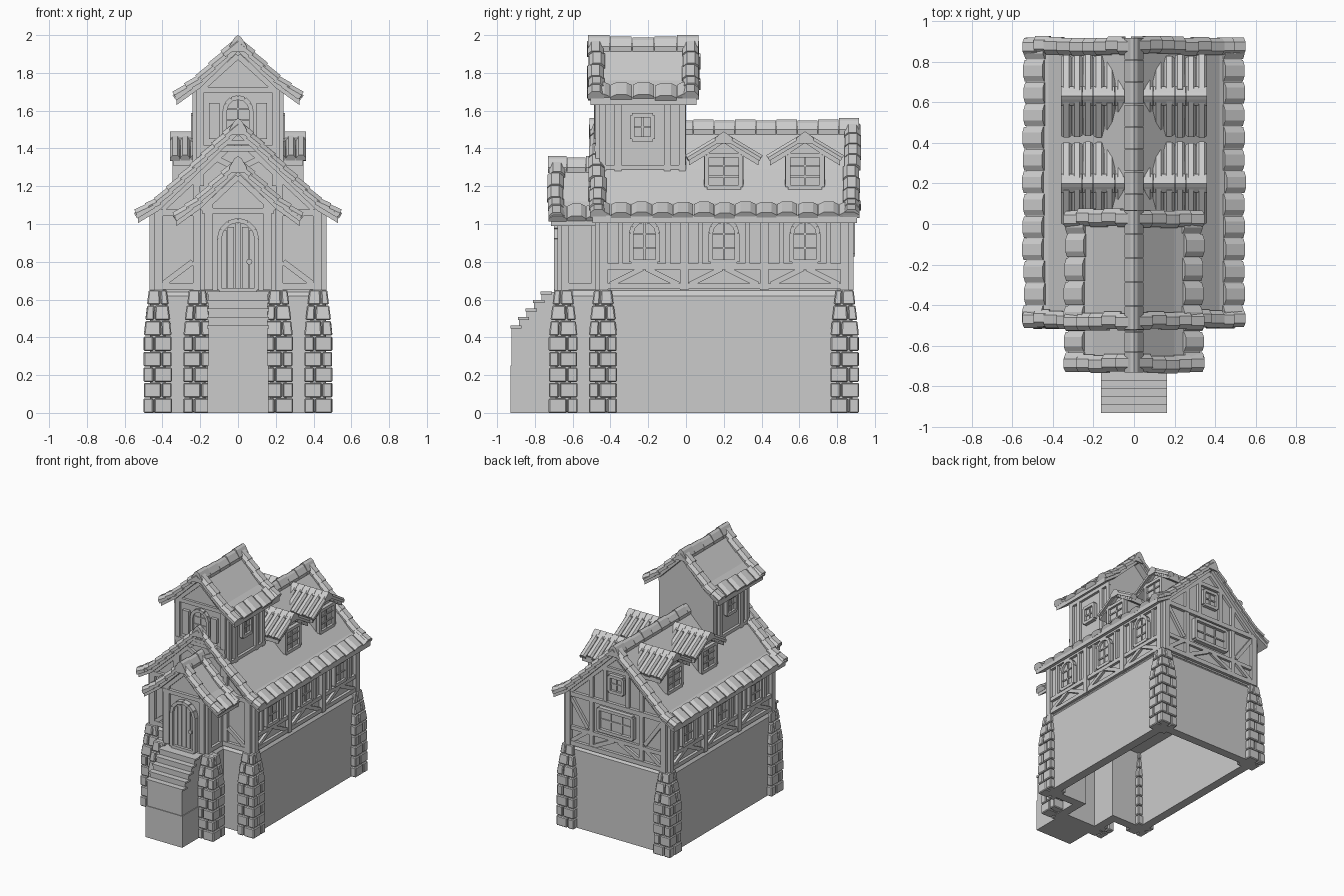
import bpy, bmesh, math, random
from mathutils import Matrix, Vector

random.seed(4)
if "Cube" in bpy.data.objects:
    bpy.data.objects.remove(bpy.data.objects["Cube"])

GREY = (0.6, 0.6, 0.6, 1)
mat = bpy.data.materials.new("plain grey")
mat.use_nodes = True
mat.diffuse_color = GREY
mat.node_tree.nodes["Principled BSDF"].inputs["Base Color"].default_value = GREY

T = Matrix.Translation
I = Matrix.Identity(4)


def wall_frame(turn, x=0, y=0):
    """Frame of a wall: local x runs along it, local -y points outwards."""
    return T((x, y, 0)) @ Matrix.Rotation(math.radians(turn), 4, 'Z')


def finish(bm, name, bevel=0):
    bmesh.ops.recalc_face_normals(bm, faces=bm.faces)
    mesh = bpy.data.meshes.new(name)
    bm.to_mesh(mesh)
    bm.free()
    mesh.materials.append(mat)
    ob = bpy.data.objects.new(name, mesh)
    bpy.context.collection.objects.link(ob)
    if bevel:
        mod = ob.modifiers.new("worn_edges", 'BEVEL')
        mod.width, mod.segments = bevel, 1
    return ob


def box(bm, lo, hi, M=I):
    lo, hi = Vector(lo), Vector(hi)
    size = Matrix.Diagonal((*(hi - lo), 1))
    return bmesh.ops.create_cube(bm, size=1, matrix=M @ T((lo + hi) / 2) @ size)["verts"]


def prism(bm, pts, y0, y1, M=I):
    """Closed x-z outline pushed from y0 to y1."""
    a, b = ([bm.verts.new(M @ Vector((x, y, z))) for x, z in pts] for y in (y0, y1))
    bm.faces.new(a)
    bm.faces.new(b[::-1])
    for i in range(len(pts)):
        j = (i + 1) % len(pts)
        bm.faces.new((a[i], b[i], b[j], a[j]))


def beam(bm, M, a, b, w=0.035, d=0.02):
    a, b = Vector(a), Vector(b)
    mid, v = (a + b) / 2, b - a
    box(bm, (-v.length / 2, -d, -w / 2), (v.length / 2, 0.005, w / 2),
        M @ T((mid.x, 0, mid.y)) @ Matrix.Rotation(-math.atan2(v.y, v.x), 4, 'Y'))


def mirror(half):
    return half + [(-x, z) for x, z in reversed(half) if x > 0]


def opening(bm, M, u, z0, z1, w, arched=False, cols=1, rows=1, depth=0.028):
    """Framed window or door with glazing bars."""
    r = w / 2
    top = [(u + r, z1), (u - r, z1)]
    if arched:
        top = [(u + r * math.cos(k * math.pi / 6), z1 - r + r * math.sin(k * math.pi / 6))
               for k in range(7)]
    pts = [(u - r, z0), (u + r, z0)] + top
    prism(bm, pts, -0.01, 0.005, M)
    for a, b in zip(pts, pts[1:] + pts[:1]):
        beam(bm, M, a, b, 0.024, depth)
    for i in range(1, cols + 1):
        x = u - r + w * i / (cols + 1)
        beam(bm, M, (x, z0), (x, z1), 0.01, 0.018)
    for i in range(1, rows + 1):
        z = z0 + (z1 - z0) * i / (rows + 1)
        beam(bm, M, (u - r, z), (u + r, z), 0.01, 0.018)


def tile(bm, M, p, d, w, length, h):
    """Humped roof tile lying along the slope direction d."""
    d = d.normalized()
    n = Vector((-d.z, 0, d.x))
    n = n if n.z > 0 else -n
    F = Matrix((Vector((0, 1, 0)), d, n)).transposed().to_4x4()
    F.translation = p
    hump = [(-w / 2, -0.012), (-w / 2, h * 0.3), (-w / 4, h), (w / 4, h),
            (w / 2, h * 0.3), (w / 2, -0.012)]
    prism(bm, hump, -length / 2, length / 2, M @ F)


def gable_roof(name, half, y0, y1, M=I, pitch=0.11, eave=0.11, verge=True):
    """Slab with eave tiles, ridge caps and tiles along both gable edges."""
    bm = bmesh.new()
    top = mirror(half)
    prism(bm, top + [(x, z - 0.04) for x, z in reversed(top)], y0 + 0.015, y1 - 0.015, M)
    pts = [Vector((x, 0, z)) for x, z in half]
    count = max(2, round((y1 - y0) / pitch))
    step = (y1 - y0) / count
    for side in (1, -1):
        flip = lambda v: Vector((v.x * side, v.y, v.z))
        d = pts[1] - pts[0]
        for i in range(count):
            p = pts[0] + d.normalized() * (eave / 2 - random.uniform(0, 0.012))
            p.y = y0 + (i + 0.5) * step
            tile(bm, M, flip(p), flip(d), step * 0.96, eave, 0.022)
        if not verge:
            continue
        for y in (y0 + 0.042, y1 - 0.042):
            for a, b in zip(pts, pts[1:]):
                n = max(1, round((b - a).length / 0.085))
                for k in range(n):
                    p = a.lerp(b, (k + 0.5) / n) + Vector((0, y + random.uniform(-.006, .006), .004))
                    lean = (b - a).normalized() - Vector((0, 0, 0.12))
                    tile(bm, M, flip(p), flip(lean), 0.085, (b - a).length / n + 0.012, 0.03)
    # Ridge caps
    z = half[-1][1]
    for i in range(count):
        up = 0.045 if i in (0, count - 1) else 0.032 + 0.006 * (i % 2)
        up = up if verge else 0.02
        cap = mirror([(0.042, z - 0.045), (0.046, z - 0.015), (0.018, z + up - 0.012), (0, z + up)])
        prism(bm, cap, y0 + i * step, y0 + (i + 0.97) * step, M)
    return finish(bm, name)


# Hollow stone base on a T-shaped plan
def plan(o):
    half = [(0.46 + o, 0.87 + o), (0.46 + o, -0.47 - o), (0.2 + o, -0.47 - o), (0.2 + o, -0.68 - o)]
    return half + [(-x, y) for x, y in reversed(half)]


bm = bmesh.new()
rings = [[bm.verts.new((x, y, z)) for x, y in plan(o)] for o, z in
         ((-0.07, 0.62), (-0.07, 0), (0, 0), (0, 0.62), (-0.025, 0.655))]
for r, s in zip(rings, rings[1:]):
    for i in range(8):
        j = (i + 1) % 8
        bm.faces.new((r[i], r[j], s[j], s[i]))
bm.faces.new(rings[0])
bm.faces.new(rings[-1])
finish(bm, "stone_base")

# Tapered corner piers of rough blocks
bm = bmesh.new()
half_at = lambda z: 0.075 - 0.03 * max(0, (z - 0.42) / 0.24)
for px, py in ((0.425, -0.44), (0.425, 0.84), (0.215, -0.65)):
    for cx in (px, -px):
        for row in range(8):
            z0 = row * 0.082
            z1 = z0 + 0.077
            cut = 0.02 if row % 2 else -0.02
            e = 0.075 + random.uniform(-0.002, 0.002)
            for x0, x1 in ((-e, cut - 0.003), (cut + 0.003, e)):
                for y0, y1 in ((-e, -cut - 0.003), (-cut + 0.003, e)):
                    for v in box(bm, (x0, y0, z0), (x1, y1, z1)):
                        k = half_at(v.co.z) / 0.075
                        v.co.x, v.co.y = cx + v.co.x * k, py + v.co.y * k
        box(bm, (cx - 0.042, py - 0.042, 0.005), (cx + 0.042, py + 0.042, 0.65))
finish(bm, "stone_piers", 0.006)

# Front stairs
bm = bmesh.new()
steps = [(-0.64, 0), (-0.925, 0)]
for i in range(5):
    steps += [(-0.925 + i * 0.04, 0.46 + i * 0.045), (-0.885 + i * 0.04, 0.46 + i * 0.045)]
    box(bm, (-0.163, -0.93 + i * 0.04, 0.447 + i * 0.045), (0.163, -0.87 + i * 0.04, 0.462 + i * 0.045))
prism(bm, steps + [(-0.64, 0.64)], -0.155, 0.155, wall_frame(90))
box(bm, (-0.161, -0.93, 0), (0.161, -0.66, 0.25))
finish(bm, "front_stairs")

# Plaster walls
for name, half, y0, y1 in (
        ("house_walls", [(0.44, 0.64), (0.44, 1.07), (0.23, 1.265), (0, 1.495)], -0.455, 0.86),
        ("porch_walls", [(0.18, 0.64), (0.18, 1.115), (0, 1.285)], -0.66, -0.44),
        ("tower_walls", [(0.22, 1.1), (0.22, 1.72), (0, 1.93)], -0.46, 0.0)):
    bm = bmesh.new()
    prism(bm, mirror(half), y0, y1)
    finish(bm, name)

# Roofs
gable_roof("house_roof", [(0.53, 1.045), (0.42, 1.11), (0.23, 1.29), (0, 1.515)], -0.51, 0.92)
small = [(0.325, 0), (0.2, 0.09), (0, 0.285)]
gable_roof("tower_roof", [(x, z + 1.67) for x, z in small], -0.52, 0.07)
gable_roof("porch_roof", [(x, z + 1.03) for x, z in small], -0.73, -0.43)

# Frames of the walls
front, back, porch = wall_frame(0, 0, -0.455), wall_frame(180, 0, 0.86), wall_frame(0, 0, -0.66)
sides = (wall_frame(90, 0.44), wall_frame(-90, -0.44))
tower = wall_frame(0, 0, -0.46)
timber, windows = bmesh.new(), bmesh.new()

# Long sides: posts, rails, braces and arched windows
for M, s in zip(sides, (1, -1)):
    for z in (0.67, 0.775, 1.045):
        beam(timber, M, (s * -0.455, z), (s * 0.86, z), 0.03, 0.022)
    for y in (-0.435, -0.01, 0.415, 0.84):
        beam(timber, M, (s * y, 0.65), (s * y, 1.08), 0.045, 0.028)
    for y in (-0.22, 0.2, 0.63):
        for e in (-1, 1):
            beam(timber, M, (s * y + e * 0.125, 0.78), (s * y + e * 0.125, 1.05), 0.025)
            beam(timber, M, (s * y + e * 0.01, 0.765), (s * y + e * 0.18, 0.68), 0.028)
        opening(windows, M, s * y, 0.8, 1.02, 0.14, True, 1, 2)
    # Porch flank
    P = wall_frame(90 * s, s * 0.18, -0.56)
    for u in (-0.08, 0.08):
        beam(timber, P, (u, 0.65), (u, 1.1), 0.04)
    beam(timber, P, (-0.1, 0.67), (0.1, 0.67))
    # Tower flank
    W = wall_frame(90 * s, s * 0.22, -0.23)
    for u in (-0.21, -0.13, 0.13, 0.21):
        beam(timber, W, (u, 1.27), (u, 1.71), 0.035)
    beam(timber, W, (-0.23, 1.3), (0.23, 1.3), 0.025)
    beam(timber, W, (-0.23, 1.68), (0.23, 1.68))
    opening(windows, W, 0, 1.45, 1.575, 0.11, False, 1, 1)

# Gable ends, back and front
for M in (front, back):
    for e in (-1, 1):
        beam(timber, M, (e * 0.42, 0.65), (e * 0.42, 1.08), 0.045, 0.028)
        beam(timber, M, (e * 0.22, 0.65), (e * 0.22, 1.24), 0.035)
        beam(timber, M, (e * 0.24, 0.8), (e * 0.4, 0.68), 0.03)
        beam(timber, M, (e * 0.43, 1.055), (0, 1.455), 0.035)
    for z in (0.67, 1.06):
        beam(timber, M, (-0.44, z), (0.44, z), 0.035, 0.024)
for e in (-1, 1):
    beam(timber, back, (e * 0.25, 0.82), (e * 0.4, 1.03), 0.03)
    beam(timber, back, (e * 0.1, 1.06), (e * 0.1, 1.36), 0.03)
    beam(timber, back, (e * 0.02, 0.78), (e * 0.2, 0.69), 0.03)
    # Porch front and tower front
    beam(timber, porch, (e * 0.155, 0.65), (e * 0.155, 1.13), 0.045)
    beam(timber, porch, (e * 0.19, 1.07), (0, 1.25), 0.03)
    beam(timber, tower, (e * 0.2, 1.2), (e * 0.2, 1.73), 0.04)
    beam(timber, tower, (e * 0.02, 1.3), (e * 0.18, 1.38), 0.03)
    beam(timber, tower, (e * 0.21, 1.7), (0, 1.89), 0.03)
    # Open shutters
    beam(timber, tower, (e * 0.125, 1.45), (e * 0.125, 1.64), 0.055, 0.025)
beam(timber, back, (-0.44, 0.79), (0.44, 0.79), 0.03)
beam(timber, back, (-0.17, 1.34), (0.17, 1.34), 0.03)
beam(timber, porch, (-0.19, 1.07), (0.19, 1.07), 0.03, 0.024)
beam(timber, tower, (-0.22, 1.4), (0.22, 1.4), 0.03, 0.024)
beam(timber, tower, (-0.22, 1.71), (0.22, 1.71), 0.03)
opening(windows, back, 0, 0.84, 1.01, 0.3, False, 2, 1, 0.035)
opening(windows, back, 0, 1.17, 1.29, 0.12, False, 1, 1)
opening(windows, tower, 0, 1.43, 1.67, 0.14, True, 1, 3)

# Dormers
dormer_walls = bmesh.new()
for s in (1, -1):
    for c in (0.2, 0.63):
        M = wall_frame(90 * s, 0, c)
        prism(dormer_walls, mirror([(0.105, 1.16), (0.105, 1.385), (0, 1.45)]), -0.32, -0.06, M)
        gable_roof("dormer_roof", [(0.185, 1.35), (0.11, 1.395), (0, 1.47)], -0.36, -0.04,
                   M, 0.055, 0.2, False)
        F = M @ T((0, -0.32, 0))
        opening(windows, F, 0, 1.195, 1.365, 0.18, False, 1, 2)
        for e in (-1, 1):
            beam(timber, F, (e * 0.17, 1.345), (0, 1.45), 0.022, 0.03)
finish(dormer_walls, "dormer_walls")
finish(timber, "timber_frame")
finish(windows, "windows")

# Plank door with ring handle
bm = bmesh.new()
opening(bm, porch, 0, 0.65, 1.02, 0.2, True, 0, 0, 0.04)
for i in range(5):
    x = -0.076 + i * 0.038
    beam(bm, porch, (x, 0.66), (x, 1.005 - abs(i - 2) * 0.02), 0.033, 0.018)
bmesh.ops.create_cone(bm, cap_ends=True, segments=8, radius1=0.016, radius2=0.016, depth=0.012,
                      matrix=T((0.06, -0.684, 0.8)) @ Matrix.Rotation(math.pi / 2, 4, 'X'))
finish(bm, "front_door")
